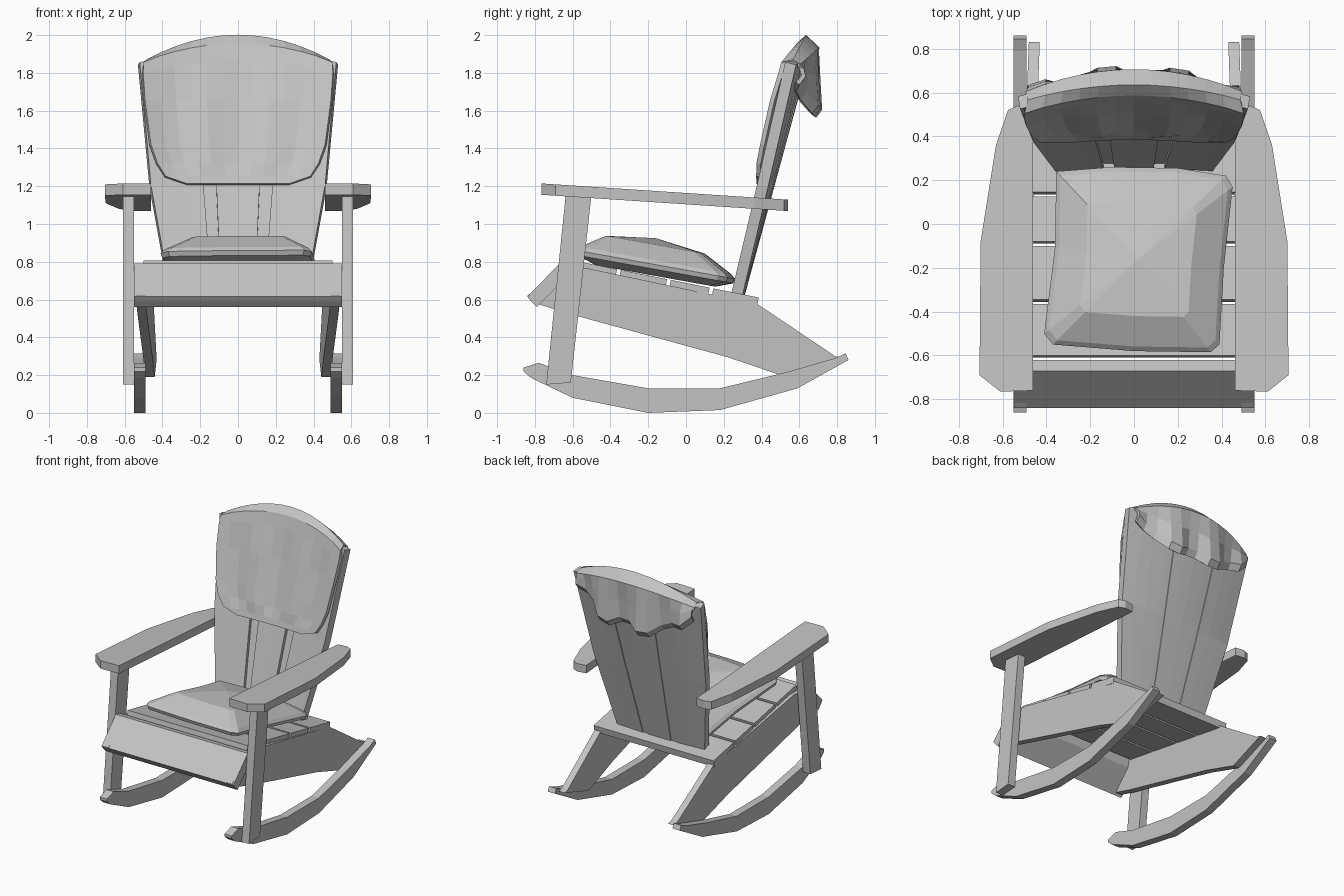
import bpy, bmesh, math
from mathutils import Vector

if "Cube" in bpy.data.objects:
    bpy.data.objects.remove(bpy.data.objects["Cube"], do_unlink=True)

grey = bpy.data.materials.new("plain grey")
grey.use_nodes = True
COLOUR = (0.55, 0.55, 0.55, 1)
grey.diffuse_color = COLOUR
grey.node_tree.nodes["Principled BSDF"].inputs["Base Color"].default_value = COLOUR


def finish(name, bm):
    bmesh.ops.recalc_face_normals(bm, faces=bm.faces)
    mesh = bpy.data.meshes.new(name)
    bm.to_mesh(mesh)
    bm.free()
    mesh.materials.append(grey)
    obj = bpy.data.objects.new(name, mesh)
    bpy.context.collection.objects.link(obj)
    return obj


def skin(bm, rings, closed):
    """Join consecutive rows of points with quads."""
    rows = [[bm.verts.new(p) for p in ring] for ring in rings]
    for a, b in zip(rows, rows[1:]):
        n = len(a)
        for i in range(n if closed else n - 1):
            j = (i + 1) % n
            bm.faces.new((a[i], a[j], b[j], b[i]))
    return rows


def prism(name, points, sweep):
    """Solid made by sweeping a flat outline along a vector."""
    bm = bmesh.new()
    pts = [Vector(p) for p in points]
    rows = skin(bm, [pts, [p + Vector(sweep) for p in pts]], True)
    for row in rows:
        bm.faces.new(row)
    return finish(name, bm)


def pair(name, points, sweep):
    """Left part plus its mirrored right twin."""
    for label, s in (("left", 1), ("right", -1)):
        prism(f"{label}_{name}", [(s * x, y, z) for x, y, z in points],
              (s * sweep[0], sweep[1], sweep[2]))


def sheet(name, rows, thickness):
    """Open grid of points given an even thickness."""
    bm = bmesh.new()
    skin(bm, rows, False)
    obj = finish(name, bm)
    mod = obj.modifiers.new("thickness", 'SOLIDIFY')
    mod.thickness = thickness
    mod.offset = 0
    return obj


def lerp(a, b, t):
    return a + (b - a) * t


# Curved rockers
rocker = [(-.86, .22), (-.82, .185), (-.6, .08), (-.2, 0), (.18, .015), (.59, .13),
          (.86, .28), (.845, .315), (.79, .29), (.53, .215), (.18, .13),
          (-.2, .13), (-.6, .2), (-.78, .265), (-.86, .24)]
pair("rocker", [(.49, y, z) for y, z in rocker], (.06, 0, 0))

# Seat side rails, drawing together towards the rear
rail = [(-.84, .62), (-.66, .765), (-.52, .765), (.38, .575), (.79, .3), (.83, .29),
        (.53, .19), (.22, .295), (-.62, .525), (-.81, .585)]
pair("side_rail", [(.46 - .036 * y, y, z) for y, z in rail], (.05, 0, 0))

# Front legs
leg = [(-.74, .15), (-.61, .16), (-.5, 1.16), (-.635, 1.17)]
pair("front_leg", [(.55, y, z) for y, z in leg], (.06, 0, 0))

# Flat sloping armrests
arm = [(.46, -.76), (.61, -.765), (.705, -.69), (.7, -.08), (.63, .36),
       (.575, .52), (.53, .54), (.46, .53)]
pair("armrest", [(x, y, 1.155 - .066 * (y + .77)) for x, y in arm], (0, 0, .06))

# Slanted front board
board = [(-.84, .615), (-.82, .59), (-.79, .56), (-.64, .71), (-.62, .78), (-.67, .79)]
prism("front_board", [(-.55, y, z) for y, z in board], (1.1, 0, 0))

# Seat slats following the sloping rails
for i, (y0, y1) in enumerate([(-.6, -.365), (-.345, -.1), (-.08, .125), (.145, .385)]):
    def seat_z(y):
        return .8 - .2 * (y + .56)
    ends = [(y0, seat_z(y0)), (y1, seat_z(y1)),
            (y1 - .01, seat_z(y1) - .05), (y0 - .01, seat_z(y0) - .05)]
    half = .5
    prism(f"seat_slat_{i + 1}", [(-half, y, z) for y, z in ends], (2 * half, 0, 0))


# Reclined, slightly hollow backrest
def back_y(x, z):
    t = (z - .64) / 1.23
    return .23 + .3 * t + (.025 + .035 * t) * (1 - (x / .52) ** 2)


def back_slat(name, inner, outer, top, depth, thickness):
    rows = []
    for k, z in enumerate((.62, 1.2, None)):
        row = []
        for i in range(4):
            t = i / 3
            x = lerp(inner[k], outer[k], t)
            zz = z if z else lerp(top[0], top[1], t)
            row.append((x, back_y(x, zz) + depth, zz))
        rows.append(row)
    sheet(name, rows, thickness)


back_slat("back_slat_centre", (-.09, -.115, -.15), (.09, .115, .15), (1.93, 1.93), .03, .06)
for label, s in (("left", 1), ("right", -1)):
    edges = [[s * x for x in row] for row in
             ((.08, .105, .14), (.15, .195, .24), (.14, .185, .23), (.36, .465, .525))]
    back_slat(f"{label}_back_strip", edges[0], edges[1], (1.92, 1.91), .04, .03)
    back_slat(f"{label}_back_slat", edges[2], edges[3], (1.91, 1.85), .03, .06)

# Padded cover draped over the top of the backrest
COLS = 13
params = [2 * i / (COLS - 1) - 1 for i in range(COLS)]
rows = []
for half, z, drop in ((.27, 1.21, 0), (.385, 1.25, 0), (.43, 1.32, 0), (.465, 1.42, 0),
                      (.495, 1.65, 0), (.505, 1.86, .06), (.5, 1.95, .1)):
    rows.append([(half * u, back_y(half * u, z - drop * u * u) - .015
                  + (.012 * math.cos(9 * u) if 1.3 < z < 1.7 else 0),
                  z - drop * u * u) for u in params])
rows.append([(.48 * u, .635 - .07 * u * u, 1.99 - .13 * u * u) for u in params])
rows.append([(.49 * u, .695 - .1 * u * u, 1.93 - .09 * u * u) for u in params])
for z, fold in ((1.78, .012), (1.63, .022)):
    row = []
    for i, u in enumerate(params):
        wave = fold * (1 if i % 4 < 2 else -1)
        lift = (1.85 - z) * .8 * abs(u) ** 3
        row.append(((.5 - .02 * abs(u)) * u, .69 - .09 * u * u + wave, z + lift - wave))
    rows.append(row)
rows.append([(x, y - .03, z - .04) for x, y, z in rows[-1]])
sheet("back_cover", rows, .024)

# Domed seat cushion
outline = [(-.41, -.5), (-.37, -.55), (0, -.58), (.35, -.585), (.39, -.55), (.41, -.2),
           (.45, .17), (.42, .22), (.2, .255), (-.1, .26), (-.355, .24), (-.36, -.1)]
CX, CY = .02, -.16


def ring(scale, lift):
    out = []
    for x, y in outline:
        x, y = CX + (x - CX) * scale, CY + (y - CY) * scale
        out.append((x, y, .855 - .18 * (y + .55) + lift))
    return out


bm = bmesh.new()
loops = skin(bm, [ring(.75, -.06), ring(.98, -.025), ring(1, 0), ring(.95, .022),
                  ring(.62, .105)], True)
bm.faces.new(loops[0])
peak = bm.verts.new((CX, CY, .925))
last = loops[-1]
for i, v in enumerate(last):
    bm.faces.new((v, last[(i + 1) % len(last)], peak))
finish("seat_cushion", bm)
